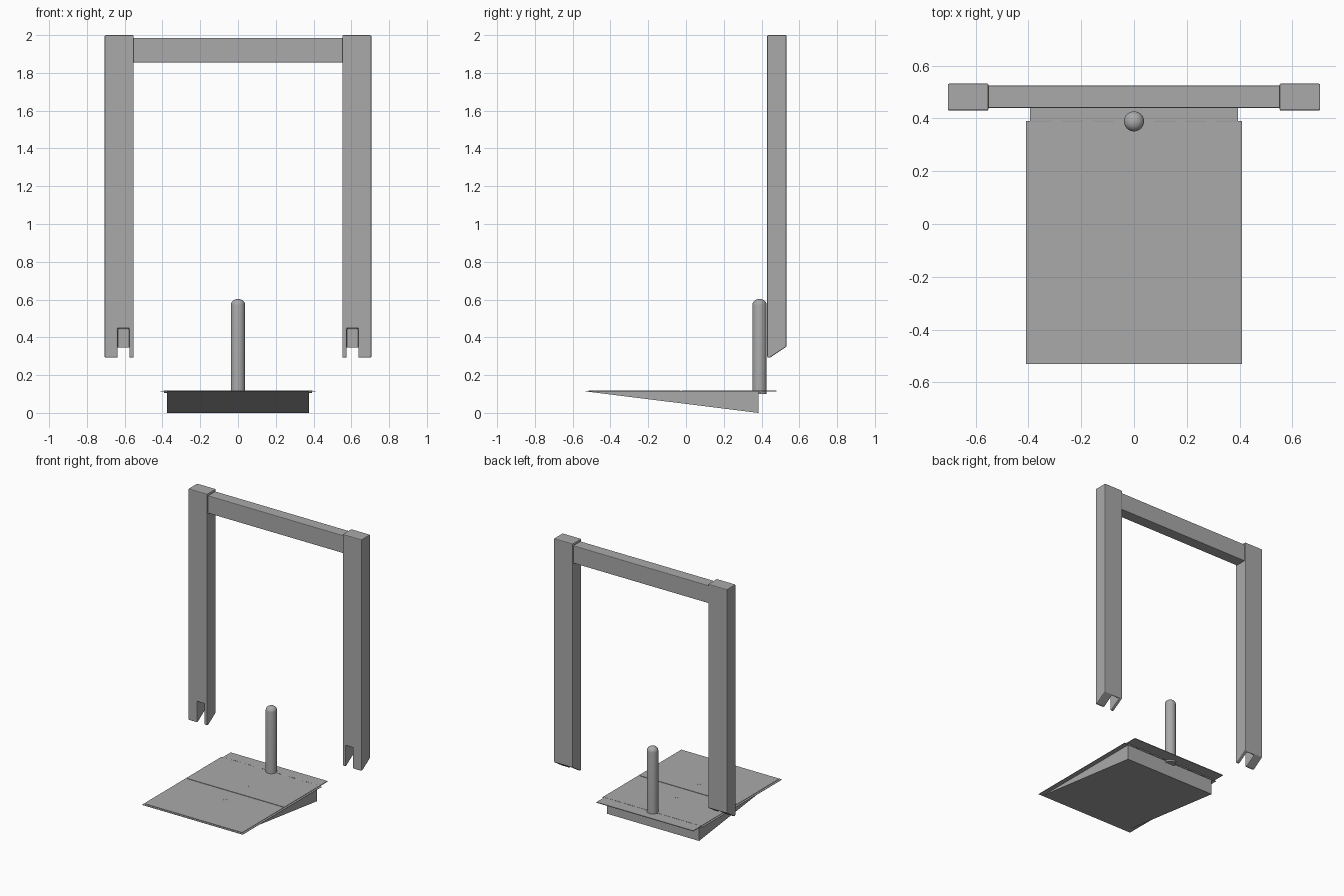
import bpy, bmesh, math

if "Cube" in bpy.data.objects:
    bpy.data.objects.remove(bpy.data.objects["Cube"])

grey = bpy.data.materials.new("dark_grey")
grey.diffuse_color = (0.40, 0.40, 0.40, 1)
grey.use_nodes = True
grey.node_tree.nodes["Principled BSDF"].inputs["Base Color"].default_value = grey.diffuse_color


def prism(name, profile, x0, x1, bevel=0.0):
    """Extrude a (y, z) outline along x."""
    bm = bmesh.new()
    face = bm.faces.new([bm.verts.new((x0, y, z)) for y, z in profile])
    ext = bmesh.ops.extrude_face_region(bm, geom=[face])
    moved = [v for v in ext["geom"] if isinstance(v, bmesh.types.BMVert)]
    bmesh.ops.translate(bm, vec=(x1 - x0, 0, 0), verts=moved)
    bmesh.ops.recalc_face_normals(bm, faces=bm.faces)
    mesh = bpy.data.meshes.new(name)
    bm.to_mesh(mesh)
    bm.free()
    ob = bpy.data.objects.new(name, mesh)
    bpy.context.collection.objects.link(ob)
    if bevel:
        add_bevel(ob, bevel)
    return ob


def add_bevel(ob, width):
    mod = ob.modifiers.new("bevel", "BEVEL")
    mod.width = width
    mod.segments = 2
    mod.limit_method = "ANGLE"


def box(name, x0, x1, y0, y1, z0, z1, bevel=0.0):
    return prism(name, [(y0, z0), (y1, z0), (y1, z1), (y0, z1)], x0, x1, bevel)


# Upright posts with slanted foot and a pocket open to the front and below
post_profile = [(0.43, 0.293), (0.445, 0.293), (0.532, 0.35), (0.532, 2.0), (0.43, 2.0)]
for side, label in ((-1, "left"), (1, "right")):
    post = prism(label + "_post", post_profile, side * 0.552, side * 0.706)
    cutter = box("pocket_cutter", side * 0.575, side * 0.637, 0.40, 0.522, 0.2, 0.447)
    cutter.hide_render = True
    mod = post.modifiers.new("pocket", "BOOLEAN")
    mod.operation = "DIFFERENCE"
    mod.object = cutter
    mod.solver = "EXACT"
    bpy.context.view_layer.objects.active = post
    bpy.ops.object.modifier_apply(modifier=mod.name)
    bpy.data.objects.remove(cutter)
    add_bevel(post, 0.005)

# Crossbeam
box("crossbeam", -0.554, 0.554, 0.44, 0.525, 1.855, 1.985, 0.004)

# Foot plate with two raised tread panels, rear flap
box("base_plate", -0.41, 0.41, -0.531, 0.39, 0.112, 0.115)
box("front_tread", -0.395, 0.395, -0.515, -0.030, 0.114, 0.118)
box("rear_tread", -0.395, 0.395, -0.024, 0.388, 0.114, 0.118)
box("rear_flap", -0.395, 0.395, 0.391, 0.48, 0.113, 0.118)

# Wedge under the plate
wedge = [(-0.53, 0.1135), (0.383, 0.0), (0.383, 0.1135)]
prism("wedge_base", wedge, -0.375, 0.375)

# Hinge knuckles
for i in range(7):
    bpy.ops.mesh.primitive_cylinder_add(vertices=12, radius=0.006, depth=0.08,
                                        location=((i - 3) * 0.117, 0.392, 0.1125),
                                        rotation=(0, math.pi / 2, 0))
    bpy.context.object.name = "hinge_knuckle"

# Small pins on the plate
for y in (-0.15, 0.11):
    bpy.ops.mesh.primitive_cylinder_add(vertices=16, radius=0.013, depth=0.004,
                                        location=(0, y, 0.1175))
    bpy.context.object.name = "plate_pin"

# Round-topped pole, turned from a profile
R, top, cap = 0.038, 0.603, 0.032
outline = [(0.0, 0.10), (R, 0.10)]
outline += [(R * math.cos(a), top - cap + cap * math.sin(a))
            for a in (i * math.pi / 12 for i in range(6))] + [(0.0, top)]
bm = bmesh.new()
pts = [bm.verts.new((r, 0, z)) for r, z in outline]
edges = [bm.edges.new(p) for p in zip(pts, pts[1:])]
bmesh.ops.spin(bm, geom=pts + edges, cent=(0, 0, 0), axis=(0, 0, 1),
               angle=2 * math.pi, steps=32)
bmesh.ops.remove_doubles(bm, verts=bm.verts, dist=1e-5)
bmesh.ops.recalc_face_normals(bm, faces=bm.faces)
mesh = bpy.data.meshes.new("pole")
bm.to_mesh(mesh)
bm.free()
pole = bpy.data.objects.new("pole", mesh)
bpy.context.collection.objects.link(pole)
pole.location = (0, 0.389, 0)
bpy.ops.object.select_all(action="DESELECT")
pole.select_set(True)
bpy.context.view_layer.objects.active = pole
bpy.ops.object.shade_smooth_by_angle(angle=math.radians(40))

# Same grey on every part
for ob in bpy.data.objects:
    ob.data.materials.clear()
    ob.data.materials.append(grey)
